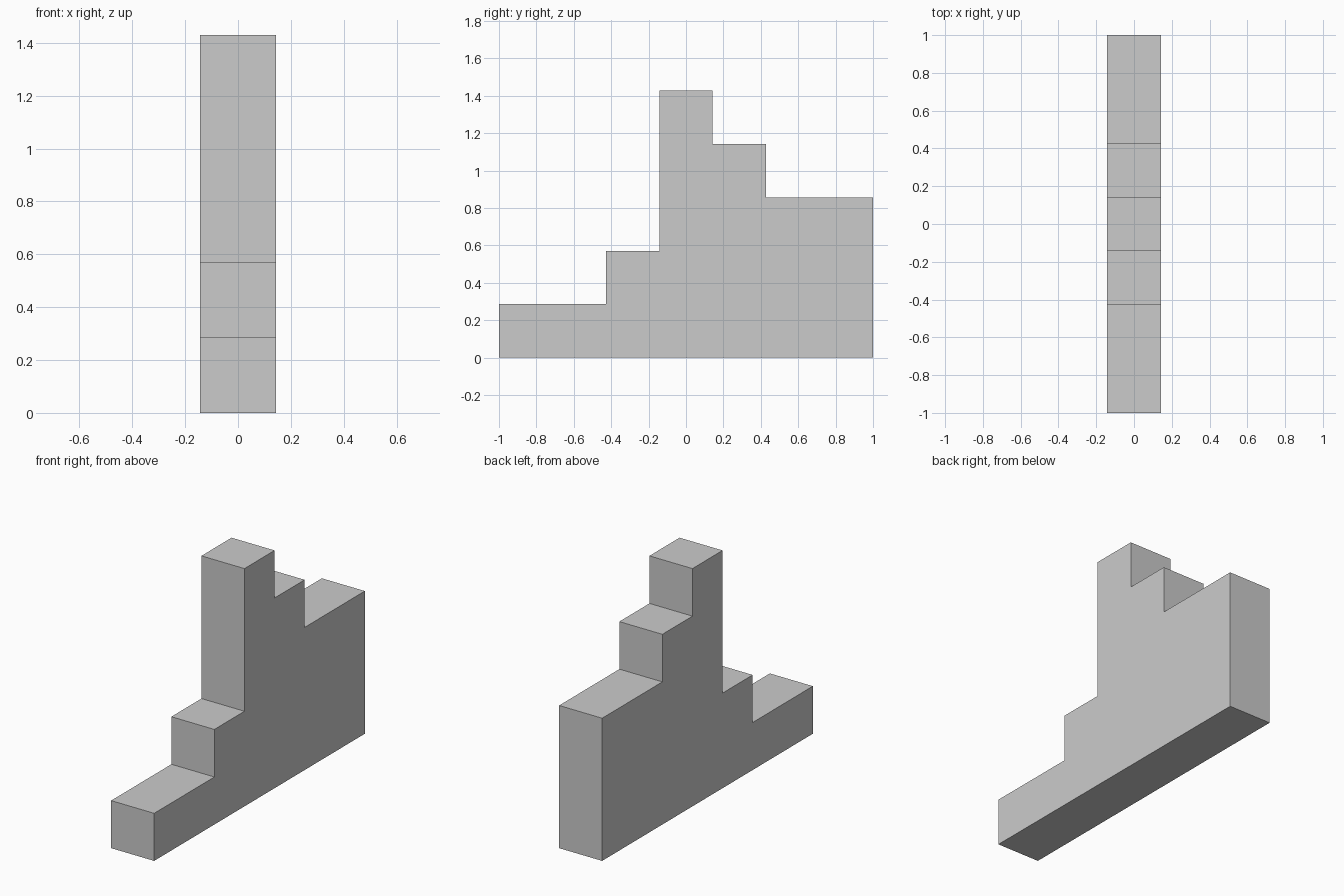
import bpy
import bmesh

if "Cube" in bpy.data.objects:
    bpy.data.objects.remove(bpy.data.objects["Cube"], do_unlink=True)

UNIT = 2 / 7  # side of one grid cell

# Plain grey for the whole block
grey = bpy.data.materials.new("plain_grey")
grey.use_nodes = True
colour = (0.6, 0.6, 0.6, 1)
grey.diffuse_color = colour
grey.node_tree.nodes["Principled BSDF"].inputs["Base Color"].default_value = colour

# Stepped outline from front to back: (depth, height) of each step in cells
steps = [(2, 1), (1, 2), (1, 5), (1, 4), (2, 3)]
outline = [(0, 0)]
y = 0
for depth, height in steps:
    outline += [(y, height), (y + depth, height)]
    y += depth
outline.append((y, 0))

# Extrude the outline across the width
bm = bmesh.new()
verts = [bm.verts.new((-UNIT / 2, py * UNIT - 1, pz * UNIT)) for py, pz in outline]
side = bm.faces.new(verts)
extruded = bmesh.ops.extrude_face_region(bm, geom=[side], use_keep_orig=True)
moved = [v for v in extruded["geom"] if isinstance(v, bmesh.types.BMVert)]
bmesh.ops.translate(bm, verts=moved, vec=(UNIT, 0, 0))
bmesh.ops.recalc_face_normals(bm, faces=bm.faces)

mesh = bpy.data.meshes.new("stepped_block")
bm.to_mesh(mesh)
bm.free()
mesh.materials.append(grey)
block = bpy.data.objects.new("stepped_block", mesh)
bpy.context.collection.objects.link(block)
